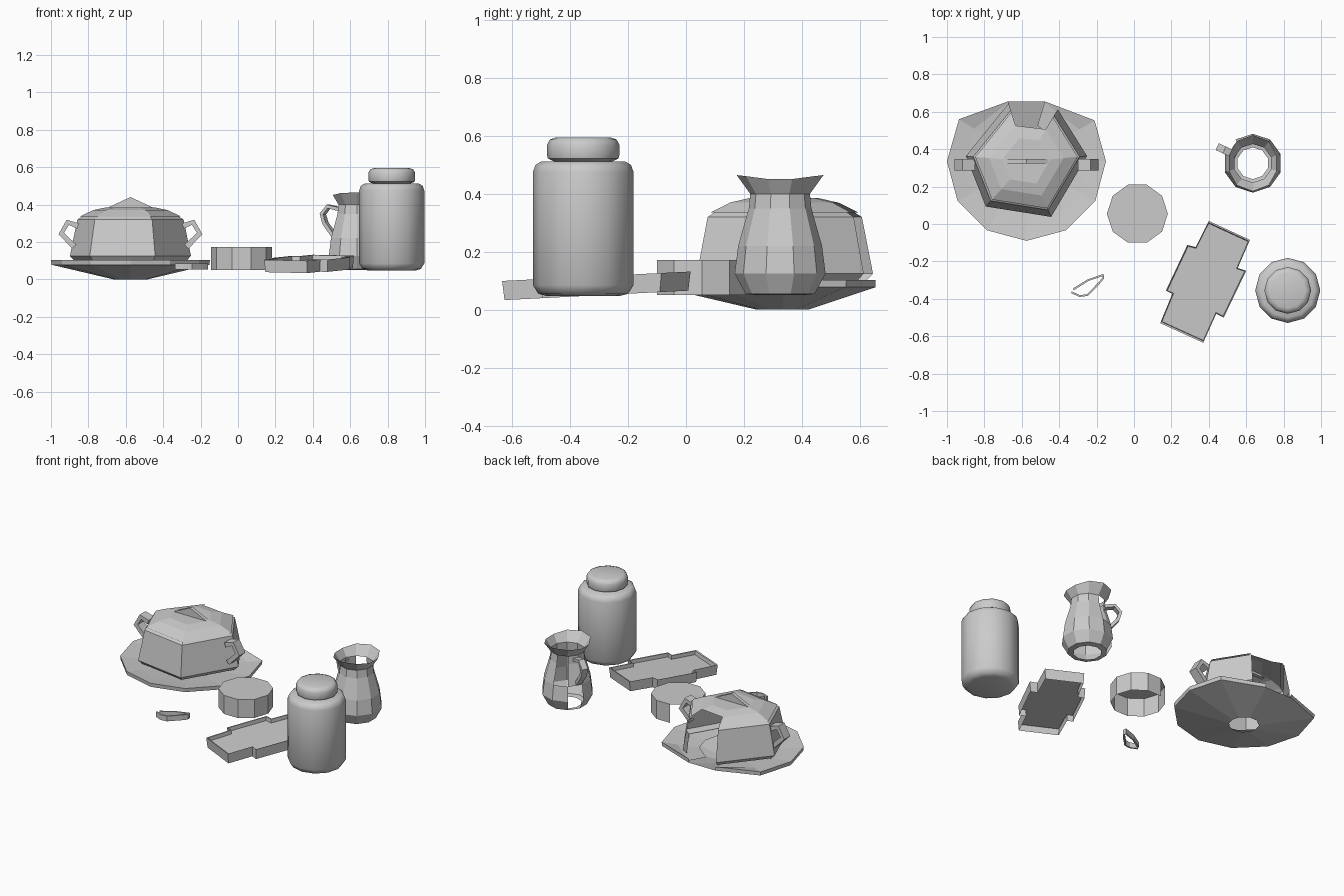
import bpy, math
from mathutils import Vector

if "Cube" in bpy.data.objects:
    bpy.data.objects.remove(bpy.data.objects["Cube"])


def mesh_object(name, verts, faces):
    me = bpy.data.meshes.new(name)
    me.from_pydata([tuple(v) for v in verts], [], faces)
    me.update()
    ob = bpy.data.objects.new(name, me)
    bpy.context.collection.objects.link(ob)
    return ob


def loft(name, rings, skip=(), cap_start=False, cap_end=False):
    """Skin closed rings of equal length; skip holds (row, column) panels left open."""
    n = len(rings[0])
    verts = [v for r in rings for v in r]
    faces = []
    for i in range(len(rings) - 1):
        for j in range(n):
            if (i, j) not in skip:
                k = (j + 1) % n
                faces.append((i * n + j, i * n + k, (i + 1) * n + k, (i + 1) * n + j))
    if cap_start:
        faces.append(tuple(range(n))[::-1])
    if cap_end:
        faces.append(tuple((len(rings) - 1) * n + j for j in range(n)))
    return mesh_object(name, verts, faces)


def ring(c, r, z, angles):
    return [(c[0] + r * math.cos(math.radians(a)), c[1] + r * math.sin(math.radians(a)), z)
            for a in angles]


def even(n, start=0):
    return [start + 360 * i / n for i in range(n)]


def strap(name, path, side, width, thick):
    """Rectangular bar swept along a path; side is the direction of its width."""
    path, side = [Vector(p) for p in path], Vector(side).normalized()
    rings = []
    for i, p in enumerate(path):
        t = (path[min(i + 1, len(path) - 1)] - path[max(i - 1, 0)]).normalized()
        n = t.cross(side).normalized() * thick / 2
        s = side * width / 2
        rings.append([p + n + s, p - n + s, p - n - s, p + n - s])
    return loft(name, rings, cap_start=True, cap_end=True)


# Saucer: faceted dish with a wedge missing at the back
C = (-0.575, 0.335)
dish_angles = [107, 148, 180, 210, 240, 270, 300, 330, 360, 391, 433]
last = len(dish_angles) - 1
rings = []
for r, z in [(0.09, 0), (0.422, 0.078), (0.425, 0.103), (0.33, 0.09), (0.2, 0.075)]:
    pts = ring(C, r, z, dish_angles)
    if r > 0.3:
        for i in (0, last):
            pts[i] = ring(C, min(r, 0.335), z, [dish_angles[i]])[0]
    rings.append(pts)
loft("saucer", rings, skip={(i, last) for i in range(1, 5)})

# Pot body: six-sided, tapering upward, back panel open
hexa = [59, 107, 175, 228, 294, 365]
body = [ring(C, r, z, hexa) for r, z in
        [(0.30, 0.10), (0.325, 0.125), (0.285, 0.32), (0.26, 0.335)]]
loft("pot_body", body, skip={(i, 0) for i in range(4)})

# Pot lid with a raised triangular grip
lid = [ring(C, r, z, hexa) for r, z in [(0.275, 0.335), (0.20, 0.37), (0.13, 0.385)]]
loft("pot_lid", lid, skip={(0, 0)}, cap_end=True)
grip = [[(C[0] + dx, C[1] + dy, z) for dx, z in [(-0.15, 0.37), (0.15, 0.37), (0, 0.44)]]
        for dy in (-0.012, 0.012)]
loft("lid_grip", grip, cap_start=True, cap_end=True)

# Pot handles
for s, label in ((-1, "left"), (1, "right")):
    strap("pot_handle_" + label,
          [(C[0] + s * x, 0.317, z) for x, z in
           [(0.28, 0.285), (0.335, 0.305), (0.37, 0.245), (0.30, 0.175)]],
          (0, 1, 0), 0.062, 0.03)

# Round box: ten-sided, open below, one panel missing
B = (0.018, 0.055)
loft("round_box", [ring(B, 0.163, z, even(10)) for z in (0.05, 0.172)],
     skip={(0, 3)}, cap_end=True)

# Small bent band
band = [(-.335, -.365), (-.29, -.385), (-.25, -.38), (-.19, -.32), (-.165, -.29),
        (-.162, -.272), (-.245, -.30), (-.325, -.35)]
strap("bent_band", [(x, y, 0.069) for x, y in band], (0, 0, 1), 0.034, 0.01)

# Tray: stepped outline, slightly tilted, shallow recess above the floor
outline = [(.40, .016), (.62, -.085), (.555, -.235), (.60, -.25), (.48, -.50), (.44, -.48),
           (.37, -.635), (.14, -.53), (.205, -.373), (.17, -.357), (.285, -.112), (.33, -.123)]
mid = (0.38, -0.31)


def tray_ring(scale, h):
    return [(mid[0] + (x - mid[0]) * scale, mid[1] + (y - mid[1]) * scale,
             0.033 + 0.05 * (y + 0.64) + h) for x, y in outline]


loft("tray", [tray_ring(0.975, 0), tray_ring(1, 0.066), tray_ring(0.97, 0.064),
              tray_ring(0.96, 0.04)], cap_end=True)

# Jug: ten-sided, open top and bottom, flared rim raised at front and back
J = (0.635, 0.325)
ja = even(10, 18)
jug = [ring(J, r, z, ja) for r, z in
       [(0.085, 0.05), (0.12, 0.055), (0.157, 0.125), (0.145, 0.22), (0.108, 0.35), (0.103, 0.40)]]
rim = []
for a in ja:
    lift = abs(math.sin(math.radians(a)))
    rim += ring(J, 0.128 + 0.022 * lift, 0.445 + 0.02 * lift, [a])
loft("jug", jug + [rim], skip={(1, 3), (2, 3), (3, 2), (4, 2)})

# Jug handle
d = Vector((-0.9, 0.42, 0)).normalized()
strap("jug_handle", [Vector((J[0], J[1], z)) + d * r for r, z in
                     [(0.10, 0.375), (0.165, 0.39), (0.20, 0.35), (0.185, 0.30), (0.13, 0.23)]],
      (d.y, -d.x, 0), 0.04, 0.02)

# Jar and its cap: smooth sides
K = (0.822, -0.355)
profiles = {
    "jar_body": [(0.125, 0.047), (0.155, 0.055), (0.174, 0.085), (0.174, 0.475),
                 (0.165, 0.50), (0.145, 0.512)],
    "jar_cap": [(0.10, 0.512), (0.122, 0.522), (0.125, 0.535), (0.125, 0.57),
                (0.115, 0.588), (0.095, 0.595)],
}
for name, prof in profiles.items():
    ob = loft(name, [ring(K, r, z, even(12)) for r, z in prof], cap_start=True, cap_end=True)
    bpy.ops.object.select_all(action='DESELECT')
    ob.select_set(True)
    bpy.context.view_layer.objects.active = ob
    bpy.ops.object.shade_smooth_by_angle(angle=math.radians(50))
